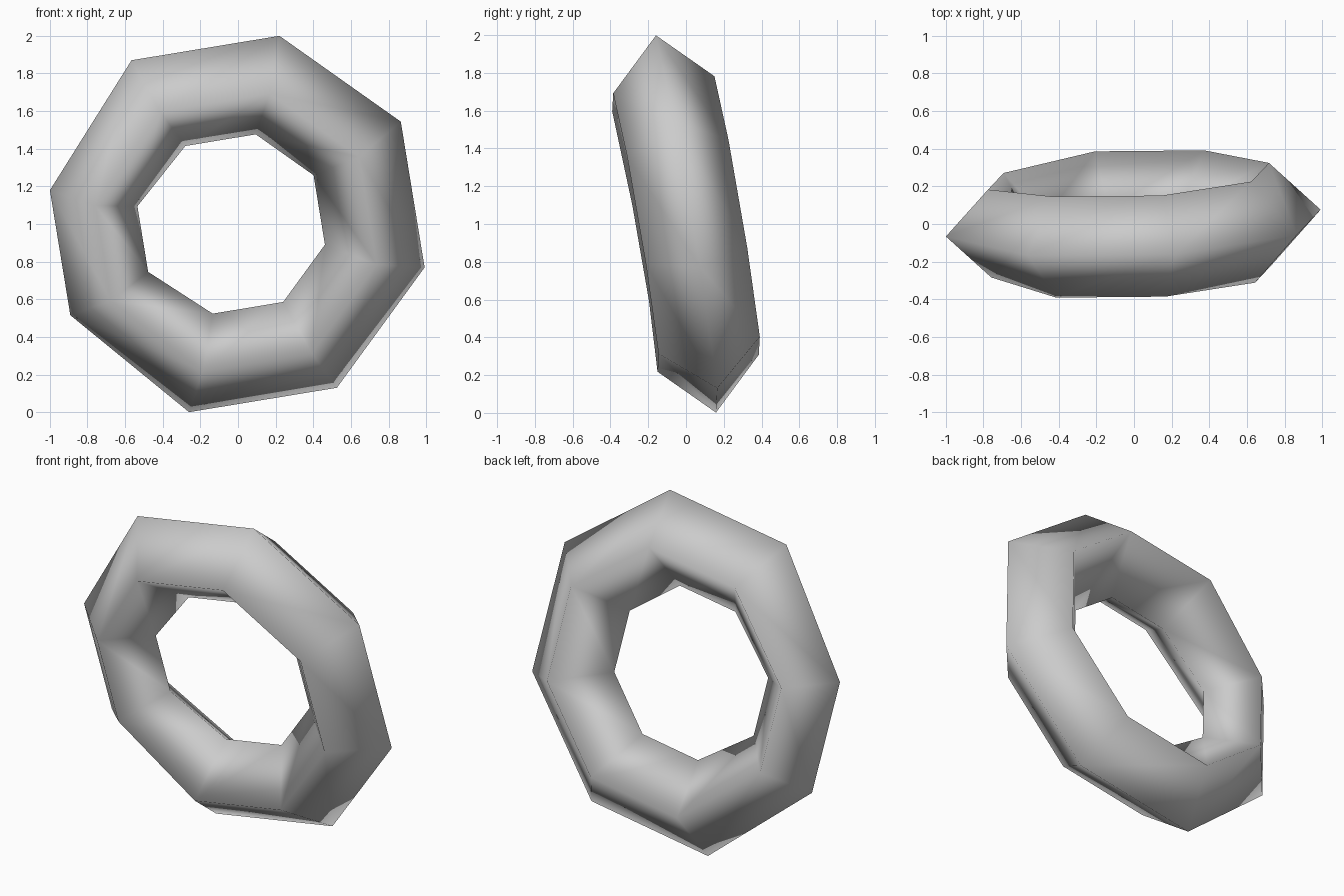
import bpy, bmesh
from math import radians, sin, cos
from mathutils import Vector, Matrix

cube = bpy.data.objects.get("Cube")
if cube:
    bpy.data.objects.remove(cube, do_unlink=True)

# Single grey material
grey = bpy.data.materials.new("plain grey")
grey.use_nodes = True
grey.diffuse_color = (0.6, 0.6, 0.6, 1)
grey.node_tree.nodes["Principled BSDF"].inputs["Base Color"].default_value = (0.6, 0.6, 0.6, 1)

# Tilted frame of the ring: axle points backwards and slightly up
axle = Vector((-0.037, 1, 0.168)).normalized()
across = Vector((1, 0.037, 0)).normalized()
up = across.cross(axle).normalized()
centre = Vector((-0.02, 0, 1))

RING, TUBE, SIDES, CORNERS = 0.767, 0.272, 8, 4

# Eight diamond sections around the ring; two on the left are pinched together
pinched = {5: (-2.5, 0.87), 6: (2.5, 0.87)}
bm = bmesh.new()
loops = []
for i in range(SIDES):
    shift, size = pinched.get(i, (0, 1))
    a = radians(77 - 45 * i - shift * -1)
    out = across * cos(a) + up * sin(a)
    mid = centre + out * (RING if size == 1 else 0.76)
    loop = []
    for j in range(CORNERS):
        b = radians(90 * j)
        loop.append(bm.verts.new(mid + (out * cos(b) + axle * sin(b)) * TUBE * size))
    loops.append(loop)

# Skin neighbouring sections
for i in range(SIDES):
    p, q = loops[i], loops[(i + 1) % SIDES]
    for j in range(CORNERS):
        k = (j + 1) % CORNERS
        bm.faces.new((p[j], p[k], q[k], q[j])).smooth = True
bmesh.ops.recalc_face_normals(bm, faces=bm.faces)

mesh = bpy.data.meshes.new("ring")
bm.to_mesh(mesh)
bm.free()
mesh.materials.append(grey)
ring = bpy.data.objects.new("ring", mesh)
bpy.context.collection.objects.link(ring)
